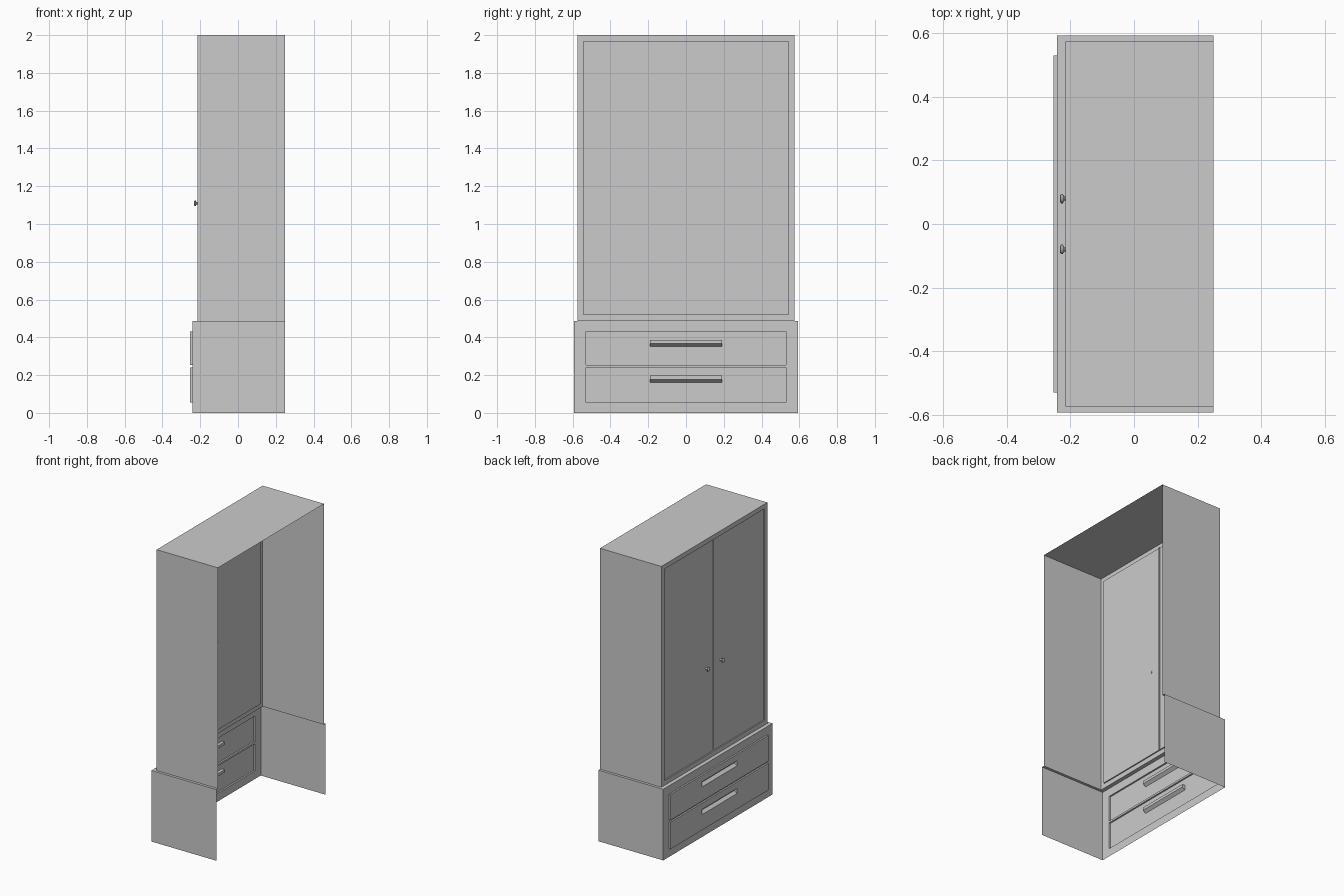
import bpy, bmesh, math
from mathutils import Matrix, Vector

if "Cube" in bpy.data.objects:
    bpy.data.objects.remove(bpy.data.objects["Cube"])

BACK = 0.25


def finish(bm, name, smooth=False):
    """Weld, make the front faces point to -x, and link the object."""
    bmesh.ops.remove_doubles(bm, verts=bm.verts, dist=1e-5)
    bmesh.ops.recalc_face_normals(bm, faces=bm.faces)
    front = min(bm.faces, key=lambda f: (round(f.calc_center_median().x, 4), -abs(f.normal.x)))
    if front.normal.x > 0:
        bmesh.ops.reverse_faces(bm, faces=bm.faces)
    me = bpy.data.meshes.new(name)
    bm.to_mesh(me)
    bm.free()
    ob = bpy.data.objects.new(name, me)
    bpy.context.collection.objects.link(ob)
    if smooth:
        bpy.context.view_layer.objects.active = ob
        ob.select_set(True)
        bpy.ops.object.shade_smooth_by_angle(angle=math.radians(40))
        ob.select_set(False)
    return ob


def face(bm, pts):
    bm.faces.new([bm.verts.new(p) for p in pts])


def rect(x, y, z0, z1):
    """Rectangle facing -x, symmetric in y."""
    return [(x, -y, z0), (x, -y, z1), (x, y, z1), (x, y, z0)]


def bridge(bm, a, b, sides=range(4)):
    """Quads between two rectangles."""
    for i in sides:
        j = (i + 1) % 4
        face(bm, [a[i], a[j], b[j], b[i]])


def panel(bm, x, ys, zs, holes=()):
    """Flat grid panel facing -x with some cells left out."""
    for i in range(len(ys) - 1):
        for j in range(len(zs) - 1):
            if (i, j) not in holes:
                face(bm, [(x, ys[i], zs[j]), (x, ys[i], zs[j + 1]),
                          (x, ys[i + 1], zs[j + 1]), (x, ys[i + 1], zs[j])])


# Base cabinet: open at back and below, with a ledge around the upper case
FX, FY, FZ = -0.242, 0.592, 0.487
UX, UY, TOP = -0.215, 0.574, 2.0
DY, DX = 0.53, -0.253
drawers = [(0.056, 0.241), (0.254, 0.431)]
bm = bmesh.new()
panel(bm, FX, [-FY, -DY, DY, FY],
      [0, *drawers[0], *drawers[1], FZ], {(1, 1), (1, 3)})
for s in (-1, 1):
    face(bm, [(FX, s * FY, 0), (BACK, s * FY, 0), (BACK, s * FY, FZ), (FX, s * FY, FZ)])
    face(bm, [(FX, s * FY, FZ), (BACK, s * FY, FZ), (BACK, s * UY, FZ), (UX, s * UY, FZ)])
face(bm, [(FX, -FY, FZ), (FX, FY, FZ), (UX, UY, FZ), (UX, -UY, FZ)])
finish(bm, "base_cabinet")

# Drawer fronts with a scooped finger pull
HY = 0.19
for n, (z0, z1) in enumerate(drawers):
    h0, h1 = z1 - 0.079, z1 - 0.044
    bm = bmesh.new()
    bridge(bm, rect(FX, DY, z0, z1), rect(DX, DY, z0, z1))
    panel(bm, DX, [-DY, -HY, HY, DY], [z0, h0, h1, z1], {(1, 1)})
    pocket = rect(DX + 0.02, HY, h0 + 0.016, h1)
    bridge(bm, rect(DX, HY, h0, h1), pocket)
    face(bm, pocket)
    finish(bm, f"drawer_front_{n + 1}")

# Upper case: sides, top and front frame, open at back
M = 0.032
OY, O0, O1 = UY - M, FZ + M, TOP - M
RX = UX + 0.008
bm = bmesh.new()
bridge(bm, rect(UX, UY, FZ, TOP), rect(BACK, UY, FZ, TOP), range(3))
panel(bm, UX, [-UY, -OY, OY, UY], [FZ, O0, O1, TOP], {(1, 1)})
bridge(bm, rect(UX, OY, O0, O1), rect(RX, OY, O0, O1))
finish(bm, "upper_case")

# Pair of doors with a narrow groove between them
G = 0.003
bm = bmesh.new()
panel(bm, RX, [-OY, -G, G, OY], [O0, O1], {(1, 0)})
groove = rect(RX + 0.006, G, O0, O1)
bridge(bm, rect(RX, G, O0, O1), groove)
face(bm, groove)
finish(bm, "doors")

# Turned door knobs
profile = [(0.0, 0.0), (0.008, 0.0), (0.006, -0.012), (0.009, -0.016),
           (0.015, -0.019), (0.015, -0.024), (0.011, -0.027), (0.0, -0.028)]
for side, s in (("left", 1), ("right", -1)):
    bm = bmesh.new()
    c = Vector((RX + 0.002, s * 0.08, 1.11))
    vs = [bm.verts.new(c + Vector((x, r, 0))) for r, x in profile]
    es = [bm.edges.new(p) for p in zip(vs, vs[1:])]
    bmesh.ops.spin(bm, geom=vs + es, cent=c, axis=(1, 0, 0),
                   angle=2 * math.pi, steps=16, use_duplicate=False)
    finish(bm, f"knob_{side}", smooth=True)
